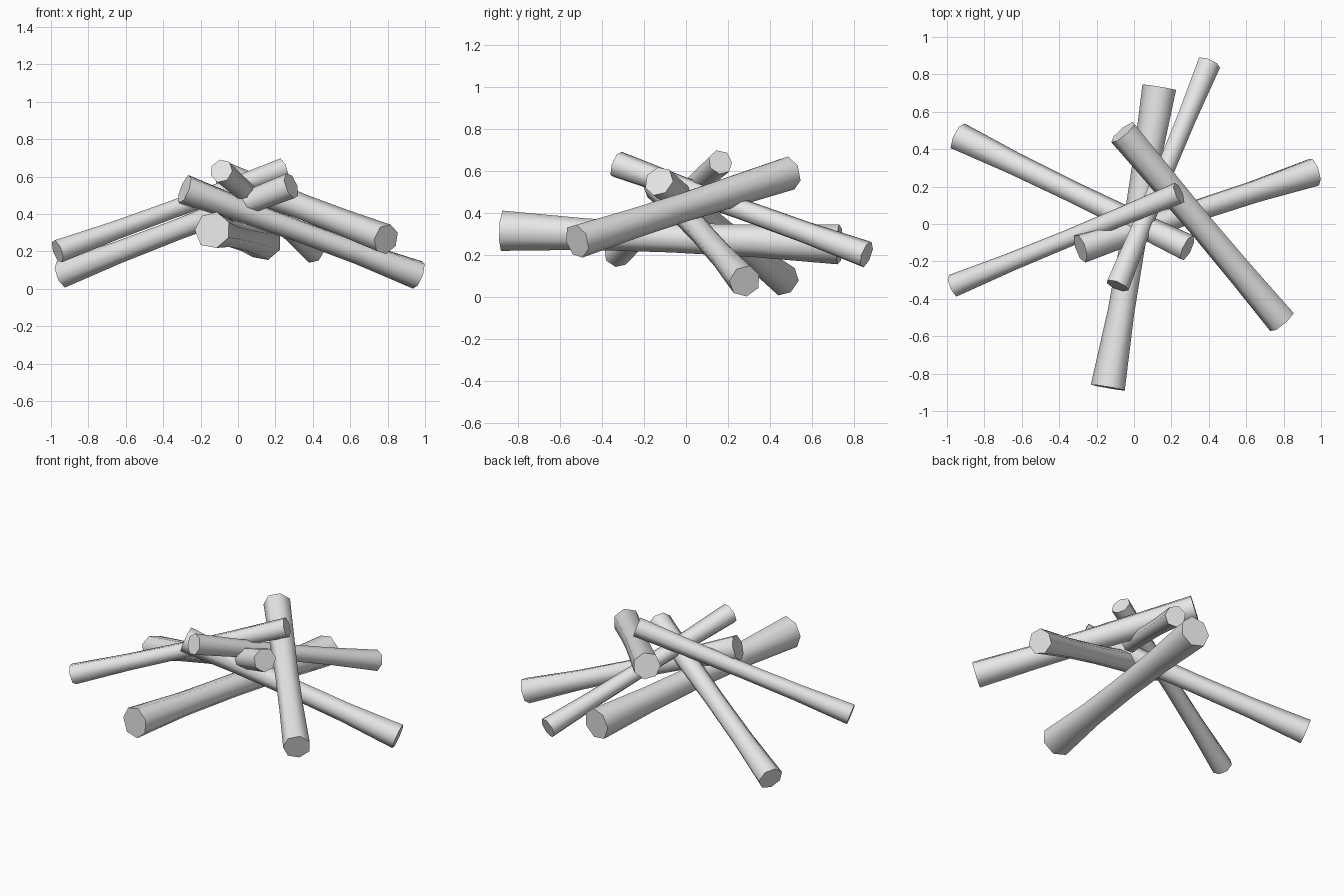
import bpy, bmesh, math, random
from mathutils import Vector

cube = bpy.data.objects.get("Cube")
if cube:
    bpy.data.objects.remove(cube, do_unlink=True)

random.seed(4)
SIDES = 7

# Single plain grey for all the wood
grey = bpy.data.materials.new("plain_grey")
grey.use_nodes = True
grey.diffuse_color = (0.8, 0.8, 0.8, 1)
grey.node_tree.nodes["Principled BSDF"].inputs["Base Color"].default_value = (0.8, 0.8, 0.8, 1)


def make_log(name, start, end, r_start, r_end, waist):
    """Seven-sided log, flared at both ends and narrowest near the middle."""
    start, end = Vector(start), Vector(end)
    turn = (end - start).to_track_quat('Z', 'Y')
    stations = [(0, 1), (0.25, waist + 0.04), (0.5, waist), (0.75, waist + 0.07), (1, 1)]
    bm = bmesh.new()
    rings = []
    wobble = [random.uniform(0.97, 1.06) for _ in range(SIDES)]
    for t, flare in stations:
        radius = (r_start + (r_end - r_start) * t) * flare
        ring = []
        for i in range(SIDES):
            a = math.tau * i / SIDES
            r = radius * wobble[i]
            offset = turn @ Vector((r * math.cos(a), r * math.sin(a), 0))
            ring.append(bm.verts.new(start.lerp(end, t) + offset))
        rings.append(ring)
    for low, high in zip(rings, rings[1:]):
        for i in range(SIDES):
            j = (i + 1) % SIDES
            bm.faces.new((low[i], low[j], high[j], high[i]))
    # Flat sawn ends
    bm.faces.new(rings[0][::-1])
    bm.faces.new(rings[-1])
    bmesh.ops.recalc_face_normals(bm, faces=bm.faces)
    mesh = bpy.data.meshes.new(name)
    bm.to_mesh(mesh)
    bm.free()
    mesh.materials.append(grey)
    obj = bpy.data.objects.new(name, mesh)
    bpy.context.collection.objects.link(obj)
    bpy.ops.object.select_all(action='DESELECT')
    obj.select_set(True)
    bpy.context.view_layer.objects.active = obj
    bpy.ops.object.shade_smooth_by_angle(angle=math.radians(62))


# Thick log lying flat, with five logs leaning across it
make_log("base_log", (-0.135, -0.875, 0.315), (0.14, 0.73, 0.25), 0.098, 0.097, 0.74)
make_log("back_right_log", (-0.94, 0.465, 0.077), (0.285, -0.13, 0.55), 0.077, 0.073, 0.78)
make_log("front_right_log", (-0.965, -0.33, 0.2), (0.24, 0.165, 0.64), 0.063, 0.06, 0.78)
make_log("back_log", (0.4, 0.86, 0.2), (-0.09, -0.33, 0.63), 0.063, 0.063, 0.78)
make_log("back_left_log", (0.965, 0.28, 0.076), (-0.285, -0.13, 0.535), 0.077, 0.079, 0.74)
make_log("front_left_log", (0.79, -0.52, 0.265), (-0.06, 0.49, 0.59), 0.081, 0.081, 0.86)
